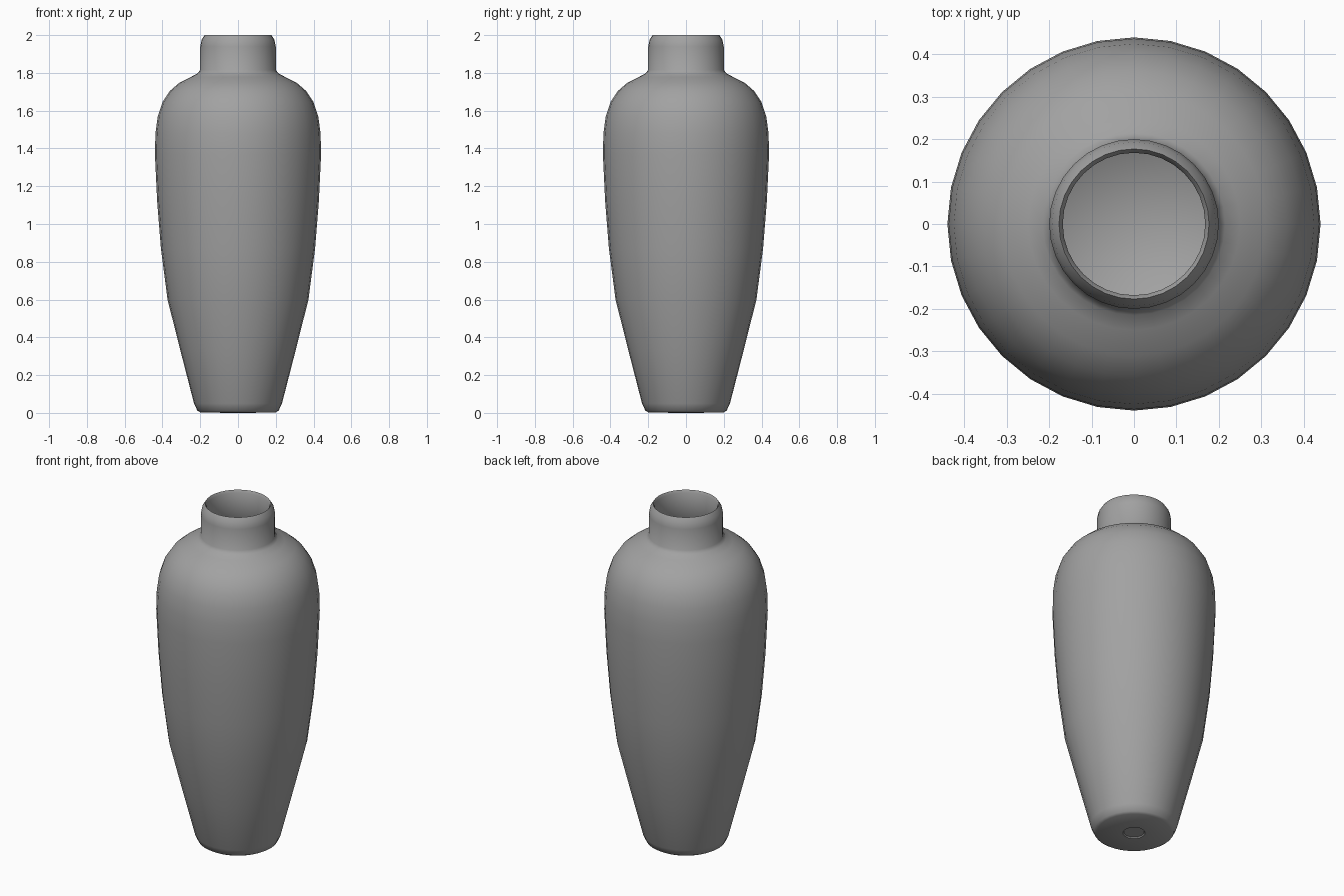
import bpy
import bmesh
import math

SIDES = 32

cube = bpy.data.objects.get("Cube")
if cube:
    bpy.data.objects.remove(cube, do_unlink=True)

# Glaze colour
glaze = bpy.data.materials.new("grey_glaze")
glaze.use_nodes = True
grey = (0.36, 0.36, 0.36, 1)
glaze.diffuse_color = grey
glaze.node_tree.nodes["Principled BSDF"].inputs["Base Color"].default_value = grey


def lathe(name, profile, angle):
    """Spin a (radius, height) profile around z."""
    bm = bmesh.new()
    verts = [bm.verts.new((r, 0, z)) for r, z in profile]
    edges = [bm.edges.new(pair) for pair in zip(verts, verts[1:])]
    bmesh.ops.spin(bm, geom=verts + edges, cent=(0, 0, 0), axis=(0, 0, 1),
                   angle=math.tau, steps=SIDES, use_duplicate=False)
    bmesh.ops.remove_doubles(bm, verts=bm.verts, dist=0.0005)
    bmesh.ops.recalc_face_normals(bm, faces=bm.faces)
    mesh = bpy.data.meshes.new(name)
    bm.to_mesh(mesh)
    bm.free()
    obj = bpy.data.objects.new(name, mesh)
    bpy.context.collection.objects.link(obj)
    mesh.materials.append(glaze)
    bpy.ops.object.select_all(action="DESELECT")
    obj.select_set(True)
    bpy.context.view_layer.objects.active = obj
    bpy.ops.object.shade_smooth_by_angle(angle=math.radians(angle))
    return obj


# Outside, from the middle of the base up to the lip
outside = [(0, 0.006), (0.055, 0.006), (0.06, 0), (0.2, 0.003), (0.215, 0.012),
           (0.233, 0.05), (0.305, 0.33), (0.373, 0.6), (0.408, 0.87),
           (0.428, 1.12), (0.44, 1.37), (0.437, 1.48), (0.425, 1.57),
           (0.4, 1.645), (0.36, 1.705), (0.31, 1.748), (0.25, 1.778),
           (0.215, 1.797), (0.2, 1.815), (0.2, 1.94), (0.193, 1.975),
           (0.177, 2)]
# Inside, from the lip down to the floor
inside = [(0.168, 1.985), (0.168, 1.81), (0.22, 1.755), (0.33, 1.68),
          (0.39, 1.56), (0.408, 1.4), (0.375, 0.87), (0.34, 0.6),
          (0.205, 0.07), (0.17, 0.035), (0, 0.03)]

lathe("vase", outside + inside, 50)
